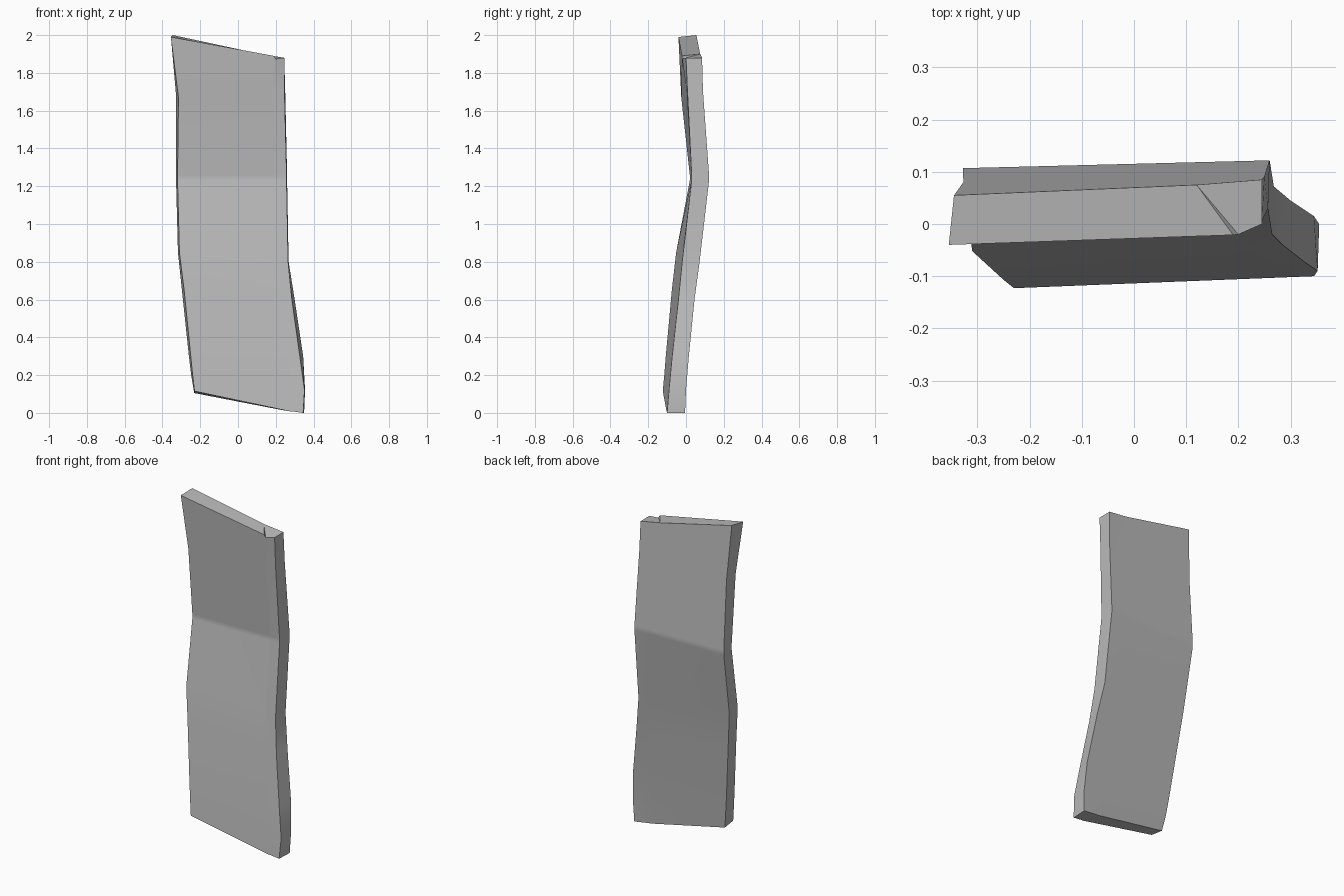
import bpy
import bmesh
from mathutils import Vector

default_cube = bpy.data.objects.get("Cube")
if default_cube:
    bpy.data.objects.remove(default_cube, do_unlink=True)


def make_material(name, colour):
    material = bpy.data.materials.new(name)
    material.use_nodes = True
    material.diffuse_color = colour
    shader = material.node_tree.nodes["Principled BSDF"]
    shader.inputs["Base Color"].default_value = colour
    shader.inputs["Roughness"].default_value = 0.8
    return material


grey = make_material("plain grey", (0.5, 0.5, 0.5, 1.0))


def section(left_z, right_z, front_left, front_right, back_left, back_right):
    """One ring of the plank, with extra columns near its right side."""
    fl, bl = (Vector((x, y, left_z)) for x, y in (front_left, back_left))
    fr, br = (Vector((x, y, right_z)) for x, y in (front_right, back_right))
    return [fl, fl.lerp(fr, 0.88), fl.lerp(fr, 0.9), fr, br, bl.lerp(br, 0.8), bl]


# Cross-sections of the bent plank, bottom to top
rings = [
    section(0.115, 0, (-0.23, -0.123), (0.345, -0.1), (-0.232, -0.04), (0.35, -0.005)),
    section(0.2, 0.12, (-0.24, -0.115), (0.352, -0.09), (-0.248, -0.025), (0.355, 0)),
    section(0.3, 0.3, (-0.25, -0.107), (0.327, -0.073), (-0.26, -0.015), (0.345, 0.015)),
    section(0.65, 0.6, (-0.285, -0.075), (0.285, -0.04), (-0.297, 0.02), (0.3, 0.045)),
    section(0.85, 0.8, (-0.31, -0.052), (0.265, -0.02), (-0.318, 0.04), (0.268, 0.072)),
    section(1.23, 1.23, (-0.32, 0.02), (0.257, 0.03), (-0.328, 0.107), (0.26, 0.122)),
    section(1.26, 1.26, (-0.32, 0.02), (0.257, 0.03), (-0.328, 0.107), (0.26, 0.122)),
    section(1.67, 1.7, (-0.315, -0.025), (0.246, 0.008), (-0.327, 0.08), (0.25, 0.09)),
    section(1.99, 1.88, (-0.355, -0.04), (0.245, 0), (-0.345, 0.055), (0.245, 0.085)),
]

# Flat toe at the bottom and the chipped corner at the top
bottom, top = rings[0], rings[-1]
bottom[1].z = bottom[2].z = 0.008
bottom[5].z = 0.015
bottom[6].z = 0.105
top[1][:] = (0.19, -0.021, 1.89)
top[2][:] = (0.2, -0.02, 1.874)
top[5][:] = (0.12, 0.075, 1.9)
top[6].z = 2

# Loft the rings into a closed plank
bm = bmesh.new()
loops = [[bm.verts.new(point) for point in ring] for ring in rings]
for low, high in zip(loops, loops[1:]):
    for i in range(len(low)):
        j = (i + 1) % len(low)
        bm.faces.new((low[i], low[j], high[j], high[i]))
for loop in (loops[0], loops[-1]):
    for corners in ((0, 1, 5, 6), (1, 2, 5), (2, 3, 4, 5)):
        bm.faces.new([loop[c] for c in corners])
bmesh.ops.recalc_face_normals(bm, faces=bm.faces)

mesh = bpy.data.meshes.new("bent_plank")
bm.to_mesh(mesh)
bm.free()
mesh.materials.append(grey)
plank = bpy.data.objects.new("bent_plank", mesh)
bpy.context.collection.objects.link(plank)

# Soft bend, crisp rims
bpy.ops.object.select_all(action="DESELECT")
plank.select_set(True)
bpy.context.view_layer.objects.active = plank
bpy.ops.object.shade_smooth_by_angle(angle=0.6)
weighted = plank.modifiers.new("even_shading", "WEIGHTED_NORMAL")
weighted.keep_sharp = True
